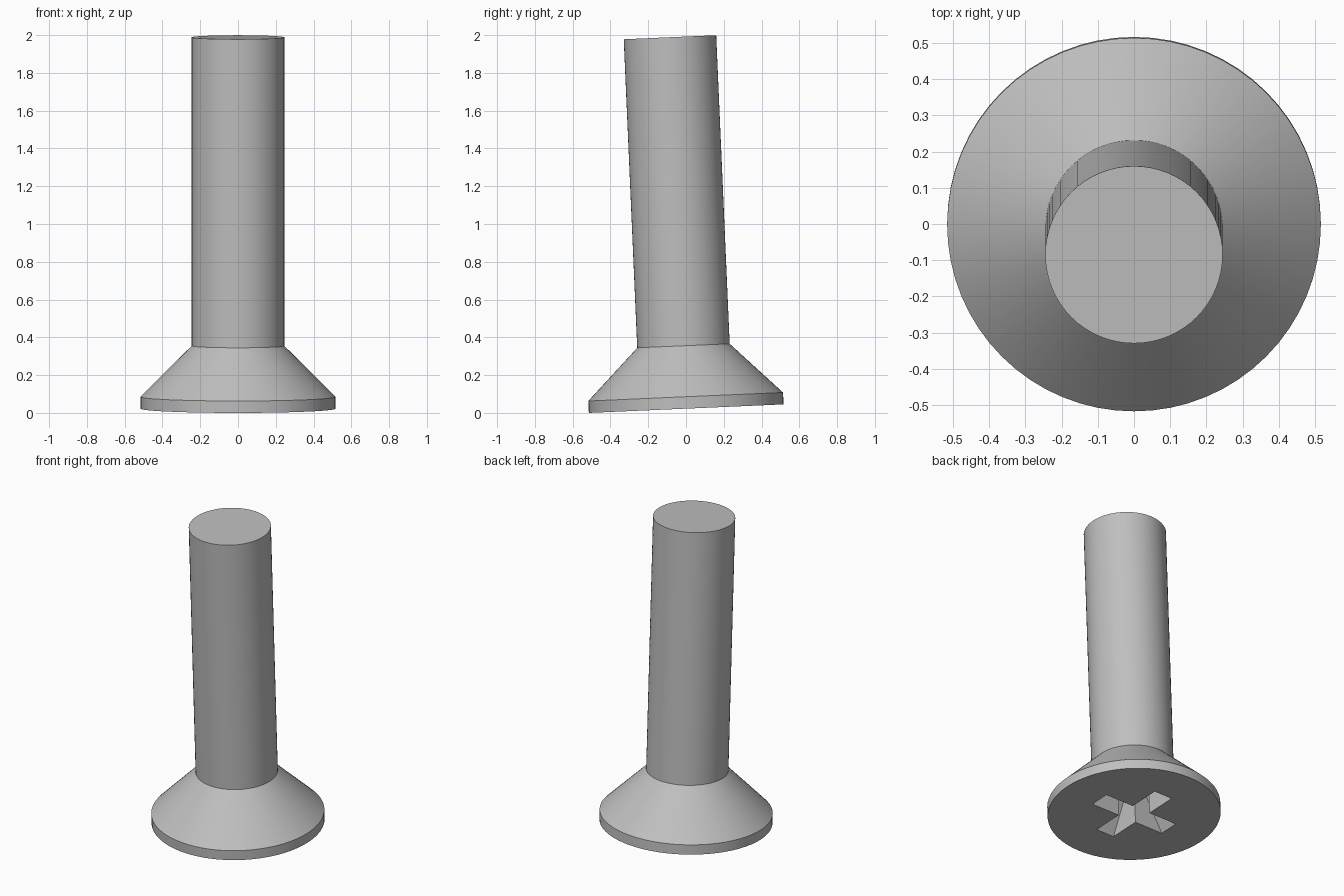
import bpy, bmesh, math
from mathutils import Matrix

cube = bpy.data.objects.get("Cube")
if cube:
    bpy.data.objects.remove(cube, do_unlink=True)

SEGMENTS = 64
HEAD_R, SHAFT_R = 0.516, 0.245
RIM_H, HEAD_H, LENGTH = 0.063, 0.333, 1.968
TILT = math.radians(2.5)

steel = bpy.data.materials.new("steel grey")
steel.use_nodes = True
steel.diffuse_color = (0.52, 0.52, 0.52, 1)
steel.node_tree.nodes["Principled BSDF"].inputs["Base Color"].default_value = steel.diffuse_color


def add_object(name, bm):
    bmesh.ops.recalc_face_normals(bm, faces=bm.faces)
    mesh = bpy.data.meshes.new(name)
    bm.to_mesh(mesh)
    bm.free()
    mesh.materials.append(steel)
    obj = bpy.data.objects.new(name, mesh)
    bpy.context.collection.objects.link(obj)
    return obj


def lathe(name, profile):
    """Closed solid turned around z from (radius, height) pairs."""
    bm = bmesh.new()
    rings = []
    for r, z in profile:
        angles = [math.tau * i / SEGMENTS for i in range(SEGMENTS)]
        rings.append([bm.verts.new((r * math.cos(a), r * math.sin(a), z)) for a in angles])
    for low, high in zip(rings, rings[1:]):
        for i in range(SEGMENTS):
            j = (i + 1) % SEGMENTS
            bm.faces.new((low[i], low[j], high[j], high[i]))
    bm.faces.new(rings[0])
    bm.faces.new(rings[-1])
    return add_object(name, bm)


def slot_cutter(name, angle):
    """Slot with straight sides and ends that slope inward with depth."""
    outline = [(-0.28, -0.02), (0.28, -0.02), (0.11, 0.3), (-0.11, 0.3)]
    bm = bmesh.new()
    face = bm.faces.new([bm.verts.new((x, -0.065, z)) for x, z in outline])
    extruded = bmesh.ops.extrude_face_region(bm, geom=[face])["geom"]
    moved = [v for v in extruded if isinstance(v, bmesh.types.BMVert)]
    bmesh.ops.translate(bm, verts=moved, vec=(0, 0.13, 0))
    bmesh.ops.rotate(bm, verts=bm.verts, matrix=Matrix.Rotation(angle, 3, "Z"))
    obj = add_object(name, bm)
    obj.hide_render = True
    return obj


# Countersunk head and plain shaft
head = lathe("head", [(HEAD_R, 0), (HEAD_R, RIM_H), (SHAFT_R, HEAD_H)])
shaft = lathe("shaft", [(SHAFT_R, HEAD_H), (SHAFT_R, LENGTH)])

# Cross recess in the underside of the head
for angle in (0, math.pi / 2):
    cutter = slot_cutter("slot_cutter", angle)
    cut = head.modifiers.new("cross_recess", "BOOLEAN")
    cut.operation = "DIFFERENCE"
    cut.solver = "EXACT"
    cut.object = cutter
    bpy.context.view_layer.objects.active = head
    bpy.ops.object.modifier_apply(modifier=cut.name)
    bpy.data.objects.remove(cutter, do_unlink=True)

# Smooth the round sides, then lean the whole fastener on its head rim
for part in (head, shaft):
    bpy.ops.object.select_all(action="DESELECT")
    part.select_set(True)
    bpy.context.view_layer.objects.active = part
    bpy.ops.object.shade_smooth_by_angle(angle=math.radians(25))
    part.rotation_euler.x = TILT
    part.location = (0, 0.001, HEAD_R * math.sin(TILT))
